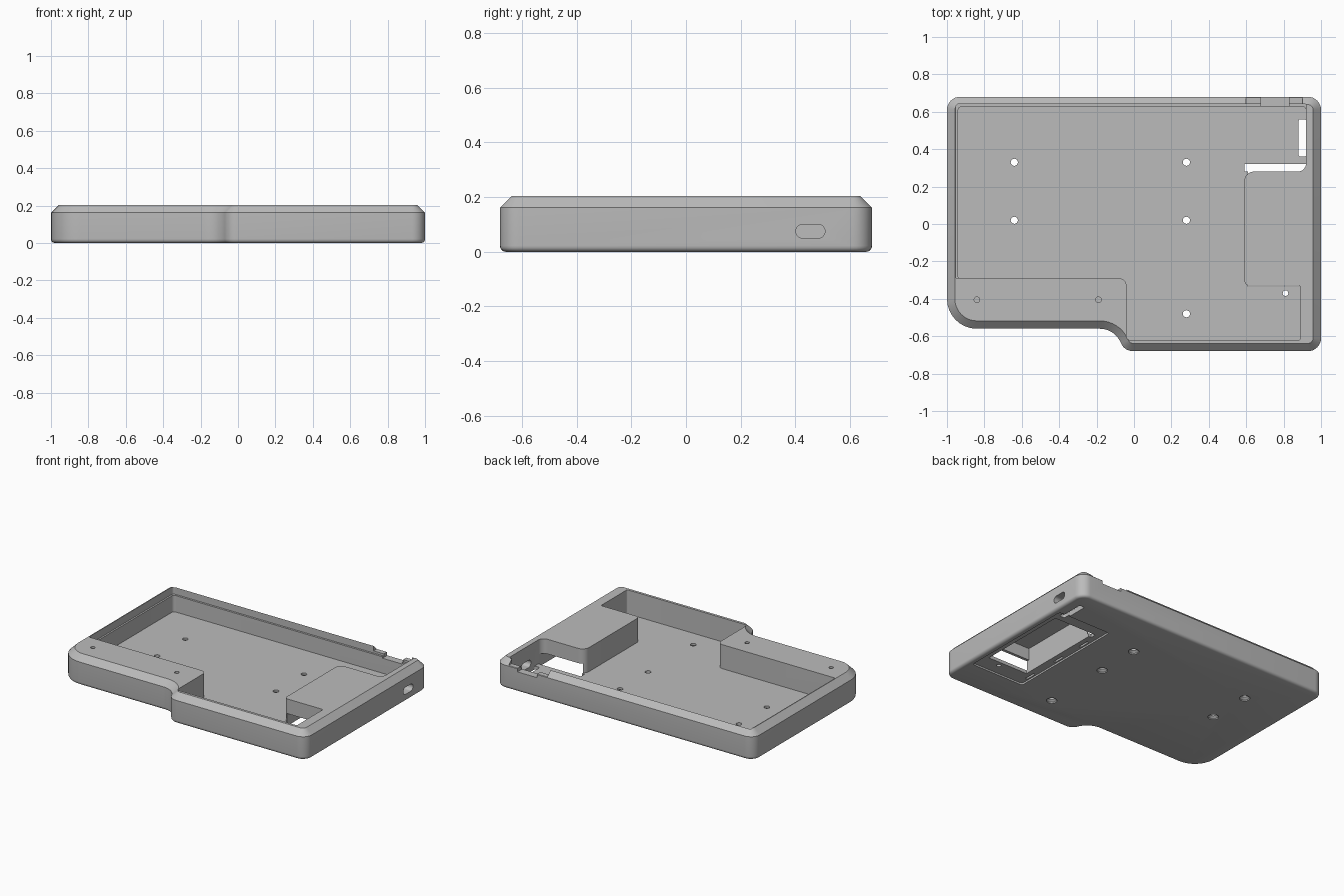
import bpy, bmesh, math
from mathutils import Vector

cube = bpy.data.objects.get("Cube")
if cube:
    bpy.data.objects.remove(cube, do_unlink=True)

grey = bpy.data.materials.new("light grey plastic")
grey.use_nodes = True
colour = (0.5, 0.5, 0.5, 1)
grey.diffuse_color = colour
grey.node_tree.nodes["Principled BSDF"].inputs["Base Color"].default_value = colour


def rounded_loop(corners, inset=0.0, steps=8):
    """Offset a counter-clockwise outline inward and round its (x, y, radius) corners."""
    pts, n = [], len(corners)
    for i in range(n):
        p = Vector(corners[i][:2])
        a = (p - Vector(corners[i - 1][:2])).normalized()
        b = (Vector(corners[(i + 1) % n][:2]) - p).normalized()
        turn = math.atan2(a.x * b.y - a.y * b.x, a.dot(b))
        side = 1 if turn > 0 else -1
        na, nb = Vector((-a.y, a.x)), Vector((-b.y, b.x))
        mitre = (na + nb) / (1 + na.dot(nb))
        p = p + mitre * inset
        r = corners[i][2]
        if r == 0:
            pts.append(p)
            continue
        r -= inset * side
        centre = p + mitre * r * side
        start = -na * r * side
        for k in range(steps + 1):
            ang = turn * k / steps
            c, s = math.cos(ang), math.sin(ang)
            pts.append(centre + Vector((start.x * c - start.y * s, start.x * s + start.y * c)))
    return pts


def loft(name, loops):
    """Skin a stack of (points, z) loops and cap both ends."""
    bm = bmesh.new()
    rings = [[bm.verts.new((p[0], p[1], z)) for p in pts] for pts, z in loops]
    for low, high in zip(rings, rings[1:]):
        n = len(low)
        for i in range(n):
            j = (i + 1) % n
            bm.faces.new((low[i], low[j], high[j], high[i]))
    bm.faces.new(rings[0][::-1])
    bm.faces.new(rings[-1])
    bmesh.ops.recalc_face_normals(bm, faces=bm.faces)
    mesh = bpy.data.meshes.new(name)
    bm.to_mesh(mesh)
    bm.free()
    mesh.materials.append(grey)
    obj = bpy.data.objects.new(name, mesh)
    bpy.context.collection.objects.link(obj)
    return obj


def cut(cutter):
    """Subtract a cutter from the case and discard it."""
    cutter.hide_render = True
    mod = case.modifiers.new("cut", "BOOLEAN")
    mod.operation, mod.solver, mod.object = "DIFFERENCE", "EXACT", cutter
    bpy.context.view_layer.objects.active = case
    bpy.ops.object.modifier_apply(modifier=mod.name)
    bpy.data.objects.remove(cutter, do_unlink=True)


def cut_outline(corners, z0, z1):
    pts = rounded_loop(corners)
    cut(loft("cutter", [(pts, z0), (pts, z1)]))


def cut_box(x0, x1, y0, y1, z0, z1, r=0.0):
    cut_outline([(x0, y0, r), (x1, y0, r), (x1, y1, r), (x0, y1, r)], z0, z1)


def cut_hole(x, y, rings):
    """Round hole whose radius follows (radius, z) rings."""
    loops = []
    for r, z in rings:
        turn = [math.tau * k / 24 for k in range(24)]
        loops.append(([(x + r * math.cos(t), y + r * math.sin(t)) for t in turn], z))
    cut(loft("cutter", loops))


# Outer body with rounded bottom edge and chamfered top edge
outline = [(-1, -.56, .16), (-.105, -.56, .12), (-.05, -.68, .07),
           (1, -.68, .07), (1, .68, .07), (-1, .68, .07)]
profile = [(.02, 0), (.012, .002), (.005, .007), (.001, .014), (0, .022), (0, .162), (.042, .203)]
case = loft("keyboard_case", [(rounded_loop(outline, d), z) for d, z in profile])

# Main cavity, leaving the front shelf and the battery housing
FLOOR = .035
cut_outline([(-.94, -.29, .01), (-.04, -.29, .04), (-.04, -.62, .02), (.89, -.62, .01),
             (.89, -.33, .01), (.59, -.33, .03), (.59, .28, .05), (.92, .28, .045),
             (.92, .628, .02), (-.94, .628, .02)], FLOOR, .3)

# Ledge around the left and back rim
cut_outline([(-.952, -.29, 0), (-.9, -.29, 0), (-.9, .6, 0), (.92, .6, 0),
             (.92, .642, .01), (-.952, .642, .015)], .15, .3)

# Battery housing: pocket from below, open lower ends, floor gap, lid recess
cut_box(.61, .92, -.31, .26, -.1, .183)
cut_box(.61, .92, -.335, .31, -.1, .1)
cut_box(.59, .92, .28, .32, -.1, .1)
cut_box(.55, .96, -.45, .41, -.1, .012, .02)
for y in (-.35, -.07, .18):
    cut_box(.56, .575, y - .04, y + .04, -.1, .025)

# Floor slot beside the right wall
cut_box(.88, .92, .36, .56, -.1, .1, .01)

# Connector notch in the back wall
cut_box(.6, .9, .6, .8, .165, .3)
cut_box(.68, .83, .6, .8, .14, .3)

# Rounded switch opening through the right wall
slot = loft("cutter", [(rounded_loop([(-.025, -.053, .024), (.025, -.053, .024),
                                      (.025, .053, .024), (-.025, .053, .024)]), z)
                       for z in (.9, 1.1)])
slot.rotation_euler = (0, math.pi / 2, 0)
slot.location = (0, .455, .075)
bpy.context.view_layer.update()
cut(slot)

# Countersunk floor screw holes
for x, y in [(-.64, .33), (-.64, .02), (.28, .33), (.28, .02), (.28, -.48)]:
    cut_hole(x, y, [(.034, -.05), (.034, .008), (.019, .02), (.019, .1)])
cut_hole(.81, -.37, [(.015, -.05), (.015, .1)])

# Blind screw holes in the front shelf
for x in (-.84, -.19):
    cut_hole(x, -.405, [(.015, .08), (.015, .3)])

# Smooth the rounded sides, keep the crisp edges
bpy.ops.object.select_all(action="DESELECT")
case.select_set(True)
bpy.context.view_layer.objects.active = case
bpy.ops.object.shade_smooth_by_angle(angle=math.radians(30))
